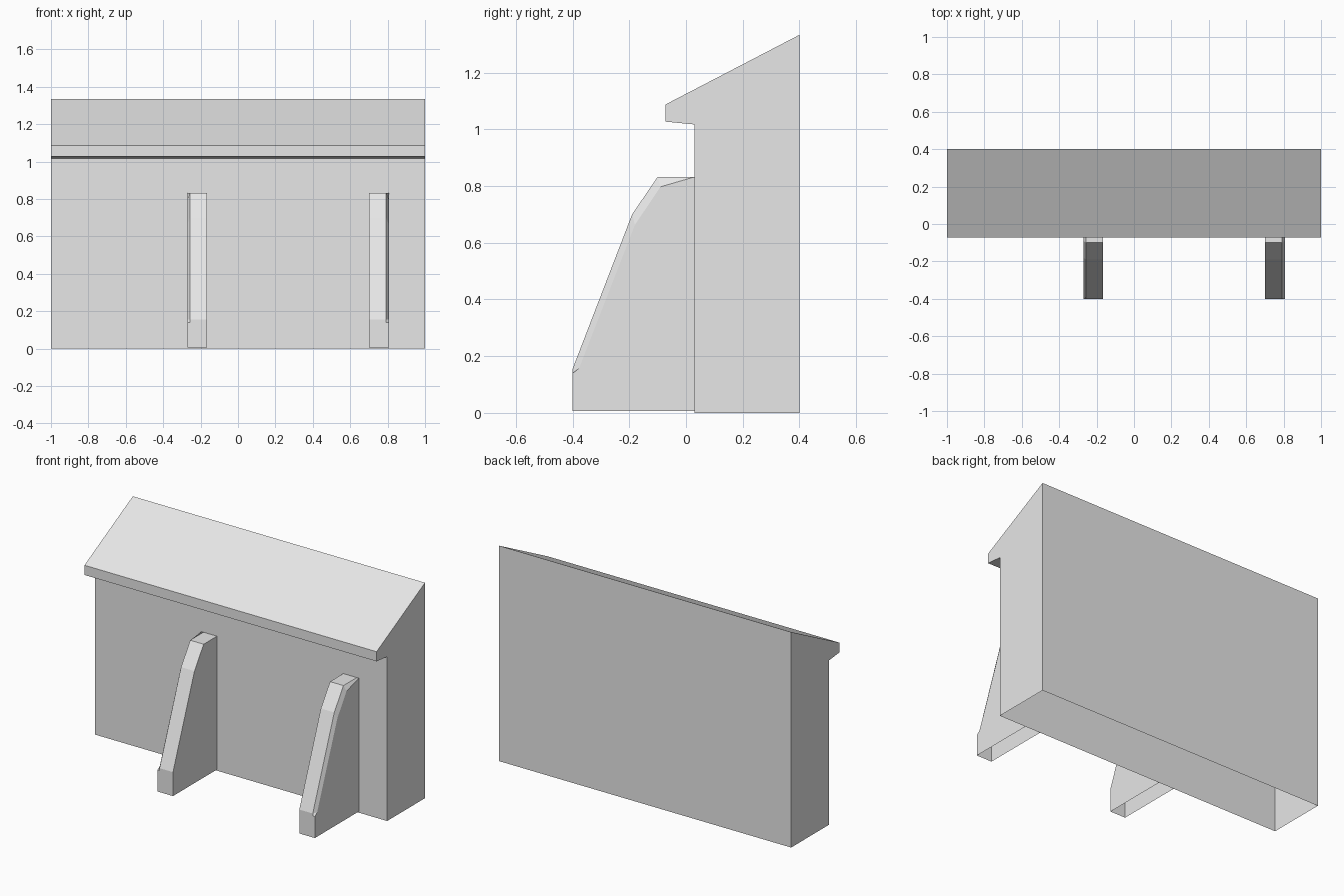
import bpy
import bmesh

default_cube = bpy.data.objects.get("Cube")
if default_cube:
    bpy.data.objects.remove(default_cube, do_unlink=True)

# Single plain colour
grey = bpy.data.materials.new("light_grey")
grey.use_nodes = True
colour = (0.8, 0.8, 0.8, 1)
grey.diffuse_color = colour
grey.node_tree.nodes["Principled BSDF"].inputs["Base Color"].default_value = colour


def loft(name, sections, open_edges=()):
    """Join (x, profile) sections with walls, cap both ends, skip the open edges."""
    bm = bmesh.new()
    rings = [[bm.verts.new((x, y, z)) for y, z in profile] for x, profile in sections]
    count = len(rings[0])
    for a, b in zip(rings, rings[1:]):
        for i in range(count):
            if i not in open_edges:
                j = (i + 1) % count
                bm.faces.new((a[i], a[j], b[j], b[i]))
    bm.faces.new(rings[0])
    bm.faces.new(rings[-1][::-1])
    bmesh.ops.remove_doubles(bm, verts=bm.verts, dist=0.0001)
    bmesh.ops.recalc_face_normals(bm, faces=bm.faces)
    mesh = bpy.data.meshes.new(name)
    bm.to_mesh(mesh)
    bm.free()
    mesh.materials.append(grey)
    obj = bpy.data.objects.new(name, mesh)
    bpy.context.collection.objects.link(obj)
    return obj


# Wall with sloping top and overhanging lip, open underneath
wall = [(0.03, 0), (0.4, 0), (0.4, 1.333), (-0.073, 1.087), (-0.073, 1.027), (0.03, 1.017)]
loft("wall", [(-1, wall), (1, wall)], open_edges=(0,))

# Buttresses, bevelled along the outer edge only, open underneath
full = [(0.03, 0.007), (-0.4, 0.007), (-0.4, 0.14), (-0.4, 0.155),
        (-0.19, 0.7), (-0.1, 0.832), (0.03, 0.832)]
bevelled = [(0.03, 0.007), (-0.4, 0.007), (-0.4, 0.14), (-0.377, 0.157),
            (-0.18, 0.663), (-0.09, 0.797), (0.03, 0.832)]
for name, inner_x, side in (("right_buttress", -0.165, -1), ("left_buttress", 0.7, 1)):
    loft(name, [(inner_x, full),
                (inner_x + side * 0.092, full),
                (inner_x + side * 0.106, bevelled)], open_edges=(0,))
